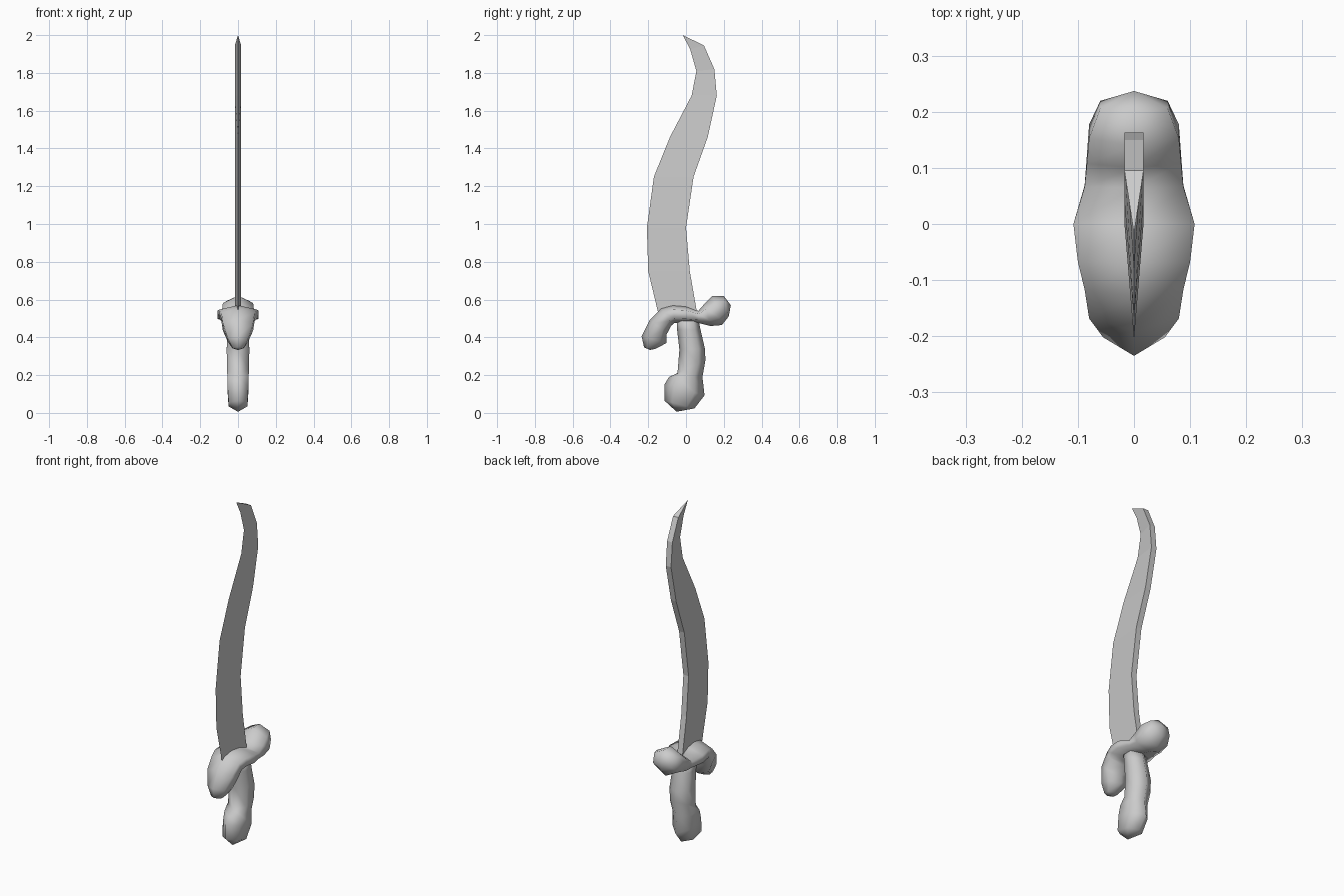
import bpy, bmesh, math
from mathutils import Vector

cube = bpy.data.objects.get("Cube")
if cube:
    bpy.data.objects.remove(cube, do_unlink=True)


def make_material(name, color):
    mat = bpy.data.materials.new(name)
    mat.use_nodes = True
    mat.diffuse_color = color
    mat.node_tree.nodes["Principled BSDF"].inputs["Base Color"].default_value = color
    return mat


grey = make_material("plain grey", (0.6, 0.6, 0.6, 1))


def finish(name, bm, smooth):
    bmesh.ops.recalc_face_normals(bm, faces=bm.faces)
    for f in bm.faces:
        f.smooth = smooth
    mesh = bpy.data.meshes.new(name)
    bm.to_mesh(mesh)
    bm.free()
    mesh.materials.append(grey)
    obj = bpy.data.objects.new(name, mesh)
    bpy.context.collection.objects.link(obj)
    return obj


def hex_tube(name, sections, tips):
    """Loft six-sided rings; each section is (side a, side b, half width) in the YZ plane."""
    bm = bmesh.new()
    rings = []
    for a, b, w in sections:
        a, b = Vector((0, *a)), Vector((0, *b))
        side = Vector((w, 0, 0))
        near, far = a.lerp(b, 0.25), a.lerp(b, 0.75)
        points = [a, near + side, far + side, b, far - side, near - side]
        rings.append([bm.verts.new(p) for p in points])
    for r, s in zip(rings, rings[1:]):
        for i in range(6):
            j = (i + 1) % 6
            bm.faces.new((r[i], r[j], s[j], s[i]))
    for ring, tip in zip((rings[0], rings[-1]), tips):
        if tip is None:
            bm.faces.new(ring)
        else:
            v = bm.verts.new((0, *tip))
            for i in range(6):
                bm.faces.new((ring[i], ring[(i + 1) % 6], v))
    return finish(name, bm, True)


# Blade: wedge section, sharp at the front and thick along the spine
edge = [(-.145, .52), (-.20, .75), (-.207, .98), (-.17, 1.25), (-.085, 1.46),
        (.03, 1.68), (.055, 1.81), (.022, 1.925), (-.017, 2.0)]
spine = [(.06, .52), (.02, .75), (0, .98), (.04, 1.25), (.115, 1.46),
         (.163, 1.68), (.15, 1.82), (.095, 1.945)]
thick = 0.017
bm = bmesh.new()
front = [bm.verts.new((0, *p)) for p in edge]
left, right = ([bm.verts.new((x, *p)) for p in spine] for x in (thick, -thick))
for i in range(len(spine) - 1):
    bm.faces.new((front[i], front[i + 1], left[i + 1], left[i]))
    bm.faces.new((front[i], front[i + 1], right[i + 1], right[i]))
    bm.faces.new((left[i], left[i + 1], right[i + 1], right[i]))
bm.faces.new((front[0], left[0], right[0]))
bm.faces.new((front[-1], left[-1], right[-1]))
for back in (left, right):
    bm.faces.new((front[-1], front[-2], back[-1]))
finish("blade", bm, False)

# Guard: S-curved bar, drooping at the front and swelling at the back
hex_tube("guard", [
    ((-.222, .347), (-.16, .34), .03),
    ((-.235, .405), (-.103, .37), .055),
    ((-.19, .495), (-.103, .415), .08),
    ((-.13, .553), (-.077, .463), .088),
    ((-.07, .57), (-.06, .477), .1),
    ((0, .565), (0, .475), .108),
    ((.065, .54), (.07, .475), .088),
    ((.1, .58), (.13, .46), .084),
    ((.14, .62), (.19, .465), .08),
    ((.2, .62), (.226, .51), .06),
], [(-.19, .333), (.237, .57)])

# Grip with its forward-swelling pommel
hex_tube("grip", [
    ((-.05, .50), (.065, .50), .055),
    ((-.047, .44), (.077, .44), .055),
    ((-.035, .335), (.1, .34), .06),
    ((-.045, .21), (.103, .28), .058),
    ((-.09, .19), (.087, .19), .056),
    ((-.114, .15), (.098, .093), .055),
    ((-.114, .065), (.045, .024), .05),
], [None, (-.05, .006)])
